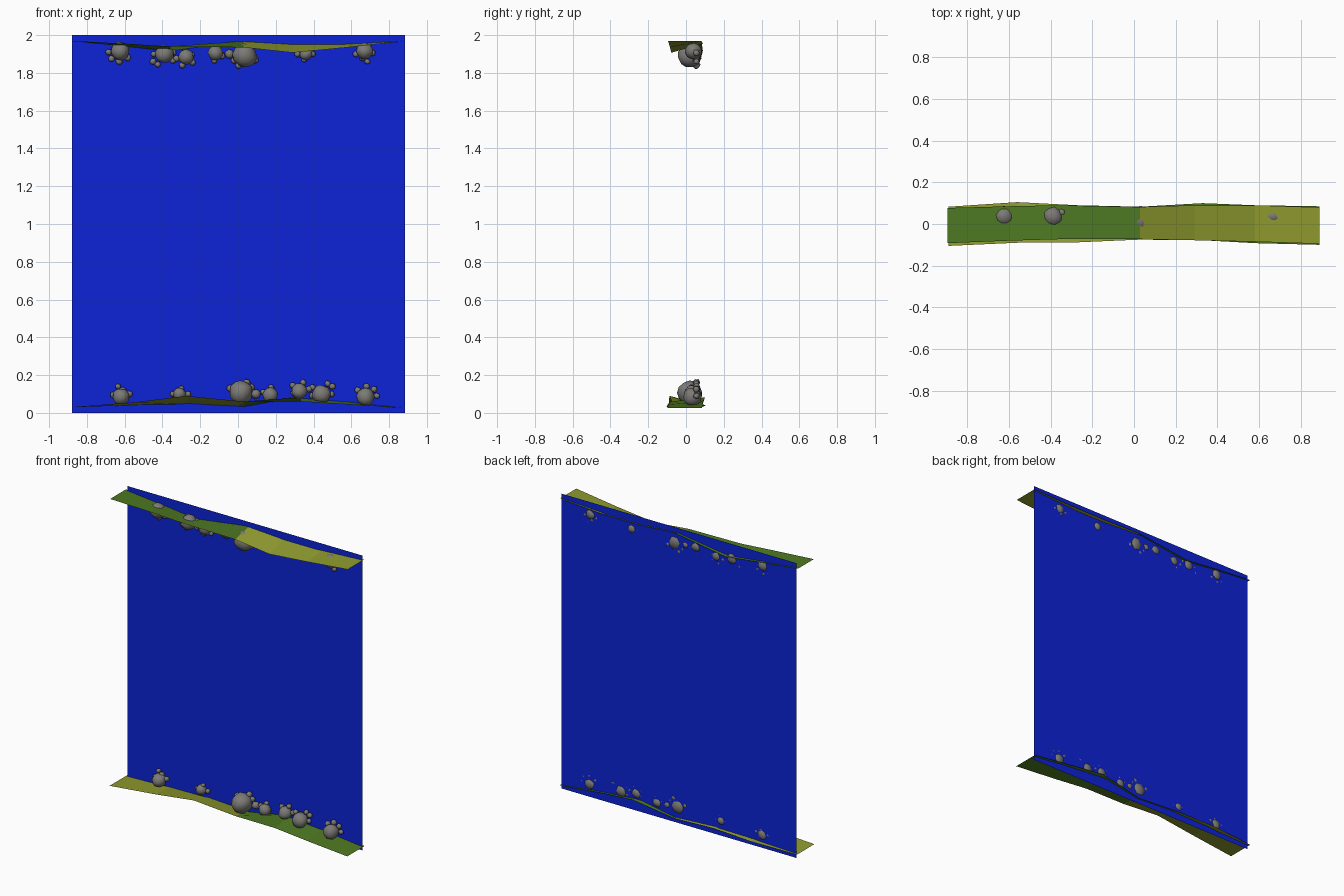
import bpy, bmesh, math, random
from mathutils import Vector, Matrix

random.seed(4)


def material(name, rgb):
    m = bpy.data.materials.new(name)
    m.diffuse_color = (*rgb, 1)
    return m


BLUE = material("deep blue", (0.004, 0.017, 0.68))
GREEN = material("moss green", (0.075, 0.19, 0.016))
OLIVE = material("olive", (0.28, 0.33, 0.028))
GREY = material("stone grey", (0.2, 0.195, 0.18))


def finish(bm, name, mats, smooth=False):
    me = bpy.data.meshes.new(name)
    for f in bm.faces:
        f.smooth = smooth
    bm.to_mesh(me)
    bm.free()
    for m in mats:
        me.materials.append(m)
    ob = bpy.data.objects.new(name, me)
    bpy.context.collection.objects.link(ob)
    return ob


# Upright water sheet
bm = bmesh.new()
bm.faces.new([bm.verts.new((x, 0.07, z)) for x, z in
              ((-0.88, 0), (0.885, 0), (0.885, 2), (-0.88, 2))])
finish(bm, "back_sheet", [BLUE])


# Rippled ground ribbon, two colours split near the middle
def ribbon(name, rows, mats):
    bm = bmesh.new()
    pairs = [[bm.verts.new((x, fy, fz)), bm.verts.new((x, by, bz))]
             for x, fy, fz, by, bz in rows]
    for a, b in zip(pairs, pairs[1:]):
        f = bm.faces.new((a[0], b[0], b[1], a[1]))
        f.material_index = 0 if f.calc_center_median().x < 0.03 else 1
    finish(bm, name, mats)


# x, front y, front z, back y, back z
ribbon("lower_ground", [
    (-0.89, -0.105, 0.03, 0.083, 0.03),
    (-0.56, -0.09, 0.055, 0.105, 0.04),
    (-0.27, -0.088, 0.09, 0.09, 0.045),
    (0.03, -0.075, 0.06, 0.083, 0.03),
    (0.33, -0.078, 0.06, 0.1, 0.082),
    (0.58, -0.092, 0.045, 0.09, 0.06),
    (0.89, -0.1, 0.025, 0.085, 0.025)], [OLIVE, GREEN])
ribbon("upper_ground", [
    (-0.895, -0.092, 0.03 + 1.94, 0.077, 1.97),
    (-0.6, -0.08, 1.955, 0.085, 1.94),
    (-0.36, -0.073, 1.94, 0.09, 1.912),
    (0.03, -0.073, 1.935, 0.082, 1.968),
    (0.29, -0.078, 1.907, 0.09, 1.955),
    (0.58, -0.085, 1.935, 0.09, 1.955),
    (0.89, -0.095, 1.97, 0.08, 1.97)], [GREEN, OLIVE])


# Boulders with small stones clinging to them: (x, z, radius)
CLUSTERS = [
    [(-0.62, 0.085, 0.045), (-0.635, 0.14, 0.017), (-0.66, 0.095, 0.02),
     (-0.575, 0.1, 0.02), (-0.61, 0.12, 0.02)],
    [(-0.31, 0.1, 0.035), (-0.345, 0.1, 0.017), (-0.3, 0.13, 0.016),
     (-0.265, 0.1, 0.018)],
    [(0.015, 0.108, 0.066), (0.045, 0.16, 0.022), (0.095, 0.1, 0.028),
     (-0.04, 0.13, 0.022), (0.07, 0.135, 0.02)],
    [(0.17, 0.095, 0.04), (0.175, 0.135, 0.018), (0.135, 0.11, 0.018)],
    [(0.325, 0.115, 0.042), (0.345, 0.16, 0.019), (0.29, 0.145, 0.018),
     (0.375, 0.125, 0.02), (0.295, 0.105, 0.018)],
    [(0.44, 0.1, 0.05), (0.5, 0.14, 0.019), (0.475, 0.155, 0.018),
     (0.395, 0.135, 0.018), (0.395, 0.09, 0.02), (0.495, 0.1, 0.018)],
    [(0.675, 0.085, 0.05), (0.635, 0.12, 0.02), (0.68, 0.14, 0.02),
     (0.72, 0.125, 0.019), (0.735, 0.09, 0.018)]]


def rocks(name, clusters, place):
    bm = bmesh.new()
    for cluster in clusters:
        for i, (x, z, r) in enumerate(cluster):
            y = 0.08 - 0.9 * r if i == 0 else 0.055
            turn = Matrix.Rotation(random.uniform(0, 6), 4, Vector((1, x, z)))
            new = bmesh.ops.create_icosphere(bm, subdivisions=2 if i == 0 else 1,
                                             radius=r, matrix=turn)
            for v in new["verts"]:
                v.co *= random.uniform(0.92, 1.06)
                v.co = place(v.co + Vector((x, y, z)))
    bmesh.ops.recalc_face_normals(bm, faces=bm.faces[:])
    finish(bm, name, [GREY], smooth=True)


# The upper row is the lower one turned upside down
rocks("lower_rocks", CLUSTERS, lambda p: p)
rocks("upper_rocks", CLUSTERS, lambda p: Vector((0.05 - p.x, p.y, 2 - p.z)))
